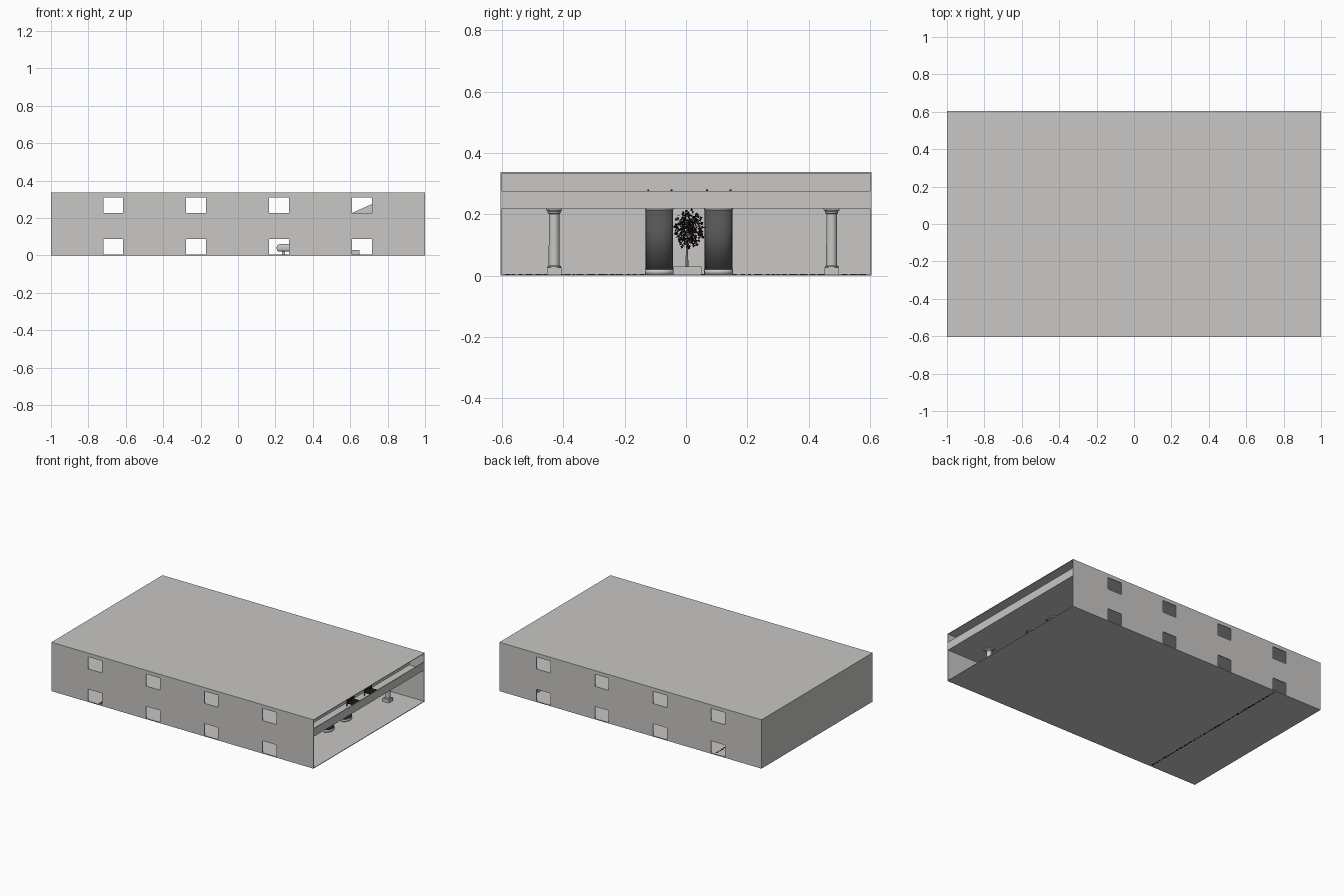
import bpy, bmesh, math, random
from mathutils import Matrix, Vector

if "Cube" in bpy.data.objects:
    bpy.data.objects.remove(bpy.data.objects["Cube"])
random.seed(4)

def material(name, rgb):
    m = bpy.data.materials.new(name)
    m.diffuse_color = (*rgb, 1)
    m.use_nodes = True
    m.node_tree.nodes["Principled BSDF"].inputs["Base Color"].default_value = m.diffuse_color
    return m

PALE = material("pale_grey", (0.58, 0.57, 0.555))
DARK = material("dark_grey", (0.09, 0.09, 0.09))
BLACK = material("near_black", (0.012, 0.008, 0.007))

def finish(name, bm, mat, smooth=False):
    me = bpy.data.meshes.new(name)
    bm.to_mesh(me)
    bm.free()
    ob = bpy.data.objects.new(name, me)
    bpy.context.collection.objects.link(ob)
    me.materials.append(mat)
    if smooth:
        bpy.ops.object.select_all(action='DESELECT')
        ob.select_set(True)
        bpy.context.view_layer.objects.active = ob
        bpy.ops.object.shade_smooth_by_angle(angle=math.radians(35))
    return ob

def add_box(bm, x, y, z):
    c = [(a + b) / 2 for a, b in (x, y, z)]
    s = [b - a for a, b in (x, y, z)]
    bmesh.ops.create_cube(bm, size=1, matrix=Matrix.Translation(c) @ Matrix.Diagonal((*s, 1)))

def box(name, x, y, z, mat=PALE):
    bm = bmesh.new()
    add_box(bm, x, y, z)
    return finish(name, bm, mat)

def lathe(name, profile, x, y, mat=PALE, n=24):
    bm = bmesh.new()
    rings = [[bm.verts.new((x + r * math.cos(2 * math.pi * i / n),
                            y + r * math.sin(2 * math.pi * i / n), z)) for i in range(n)]
             for r, z in profile]
    for a, b in zip(rings, rings[1:]):
        for i in range(n):
            j = (i + 1) % n
            bm.faces.new((a[i], a[j], b[j], b[i]))
    bm.faces.new(rings[0][::-1])
    bm.faces.new(rings[-1])
    return finish(name, bm, mat, True)

W, H, T, FLOOR = 0.605, 0.337, 0.005, 0.222

# Front and back walls: a grid of faces with the window cells left out
def window_wall(name, y, thick):
    xs = [-1, -0.72, -0.615, -0.278, -0.172, 0.167, 0.272, 0.61, 0.717, 1]
    zs = [0, 0.006, 0.088, 0.228, 0.311, H]
    bm = bmesh.new()
    v = [[bm.verts.new((x, y, z)) for z in zs] for x in xs]
    for i in range(len(xs) - 1):
        for k in range(len(zs) - 1):
            if i % 2 and k % 2:
                continue
            bm.faces.new((v[i][k], v[i + 1][k], v[i + 1][k + 1], v[i][k + 1]))
    ob = finish(name, bm, PALE)
    mod = ob.modifiers.new("thickness", 'SOLIDIFY')
    mod.thickness = thick
    mod.offset = -1

window_wall("front_wall", -W, T)
window_wall("back_wall", W, -T)

# Shell, storey floor, balcony
box("ground_floor", (-1, 1), (-W, W), (0, 0.004))
box("roof", (-1, 1), (-W, W), (H - 0.004, H))
box("left_wall", (-1, -1 + T), (-W, W), (0, H))
box("upper_floor", (-1, 1), (-W, W), (FLOOR - 0.003, FLOOR + 0.003))
box("balcony_parapet", (1 - T, 1), (-W, W), (FLOOR, 0.275))
box("balcony_back_wall", (0.882, 0.887), (-W, W), (FLOOR, H))

# Columns in the entrance hall
for y in (-0.43, 0.475):
    box("column_base", (0.785, 0.835), (y - 0.024, y + 0.024), (0.004, 0.026))
    lathe("column_shaft", [(0.022, 0.026), (0.022, 0.03), (0.018, 0.033), (0.017, 0.2),
                           (0.021, 0.204), (0.021, 0.208), (0.026, 0.214)], 0.81, y)
    box("column_cap", (0.784, 0.836), (y - 0.026, y + 0.026), (0.213, 0.221))

# Curved panels with pale plinths and rims
def half_round(name, y, r, z, mat, thick):
    bm = bmesh.new()
    n = 14
    lo, hi = [], []
    for i in range(n + 1):
        a = math.pi * (i / n - 0.5)
        p = (0.75 + 0.7 * r * math.cos(a), y + r * math.sin(a))
        lo.append(bm.verts.new((*p, z[0])))
        hi.append(bm.verts.new((*p, z[1])))
    for i in range(n):
        bm.faces.new((lo[i], lo[i + 1], hi[i + 1], hi[i]))
    ob = finish(name, bm, mat, True)
    mod = ob.modifiers.new("thickness", 'SOLIDIFY')
    mod.thickness = thick

for y in (-0.087, 0.106):
    half_round("curved_panel", y, 0.045, (0.02, 0.214), DARK, 0.004)
    half_round("panel_plinth", y, 0.047, (0.004, 0.02), PALE, 0.008)
    half_round("panel_rim", y, 0.047, (0.214, 0.219), PALE, 0.008)

# Potted tree between the panels
box("tree_planter", (0.56, 0.65), (-0.04, 0.05), (0.004, 0.03))
lathe("tree_trunk", [(0.005, 0.03), (0.003, 0.09), (0.002, 0.17)], 0.605, 0.003, PALE, 8)
bm = bmesh.new()
for i in range(420):
    d = Vector((random.gauss(0, 1), random.gauss(0, 1), random.gauss(0, 1))).normalized()
    d *= random.random() ** 0.4
    c = Vector((0.605 + 0.05 * d.x, 0.01 + 0.05 * d.y, 0.15 + 0.066 * d.z))
    rot = Matrix.Rotation(random.uniform(0, 6.28), 4, d)
    tilt = Matrix.Rotation(random.uniform(0, 6.28), 4, 'Y')
    bmesh.ops.create_grid(bm, x_segments=1, y_segments=1, size=0.004,
                          matrix=Matrix.Translation(c) @ rot @ tilt)
finish("tree_leaves", bm, BLACK)

# Balcony chairs
for y in (-0.085, 0.107):
    bm = bmesh.new()
    add_box(bm, (0.915, 0.965), (y - 0.038, y + 0.038), (0.243, 0.248))
    add_box(bm, (0.915, 0.919), (y - 0.038, y + 0.038), (0.252, 0.272))
    for s in (-0.038, 0.038):
        add_box(bm, (0.915, 0.92), (y + s - 0.003, y + s + 0.003), (0.225, 0.281))
        add_box(bm, (0.96, 0.965), (y + s - 0.003, y + s + 0.003), (0.225, 0.243))
    finish("balcony_chair", bm, BLACK)

# Sloping ramp on the upper floor
bm = bmesh.new()
tri = [bm.verts.new((x, -0.1, z)) for x, z in ((0.605, 0.225), (0.84, 0.225), (0.84, 0.33))]
face = bm.faces.new(tri)
ext = bmesh.ops.extrude_face_region(bm, geom=[face])
bmesh.ops.translate(bm, vec=(0, 0.2, 0), verts=[g for g in ext["geom"] if isinstance(g, bmesh.types.BMVert)])
bmesh.ops.recalc_face_normals(bm, faces=bm.faces)
finish("upper_ramp", bm, PALE)

# Rounded bench behind the curved panels
bench = box("rounded_bench", (0.207, 0.36), (0.065, 0.145), (0.02, 0.06))
bev = bench.modifiers.new("rounding", 'BEVEL')
bev.width, bev.segments = 0.015, 4
for x in (0.235, 0.33):
    box("bench_foot", (x, x + 0.015), (0.08, 0.13), (0.004, 0.02))

# Broken dark strip set in the floor
bm = bmesh.new()
y = -0.59
while y < 0.57:
    l = random.uniform(0.008, 0.03)
    w = random.uniform(0.003, 0.007)
    add_box(bm, (-0.64 - w, -0.64 + w), (y, y + l), (-0.0005, 0.0055))
    y += l + random.uniform(0.003, 0.012)
finish("floor_strip", bm, BLACK)
